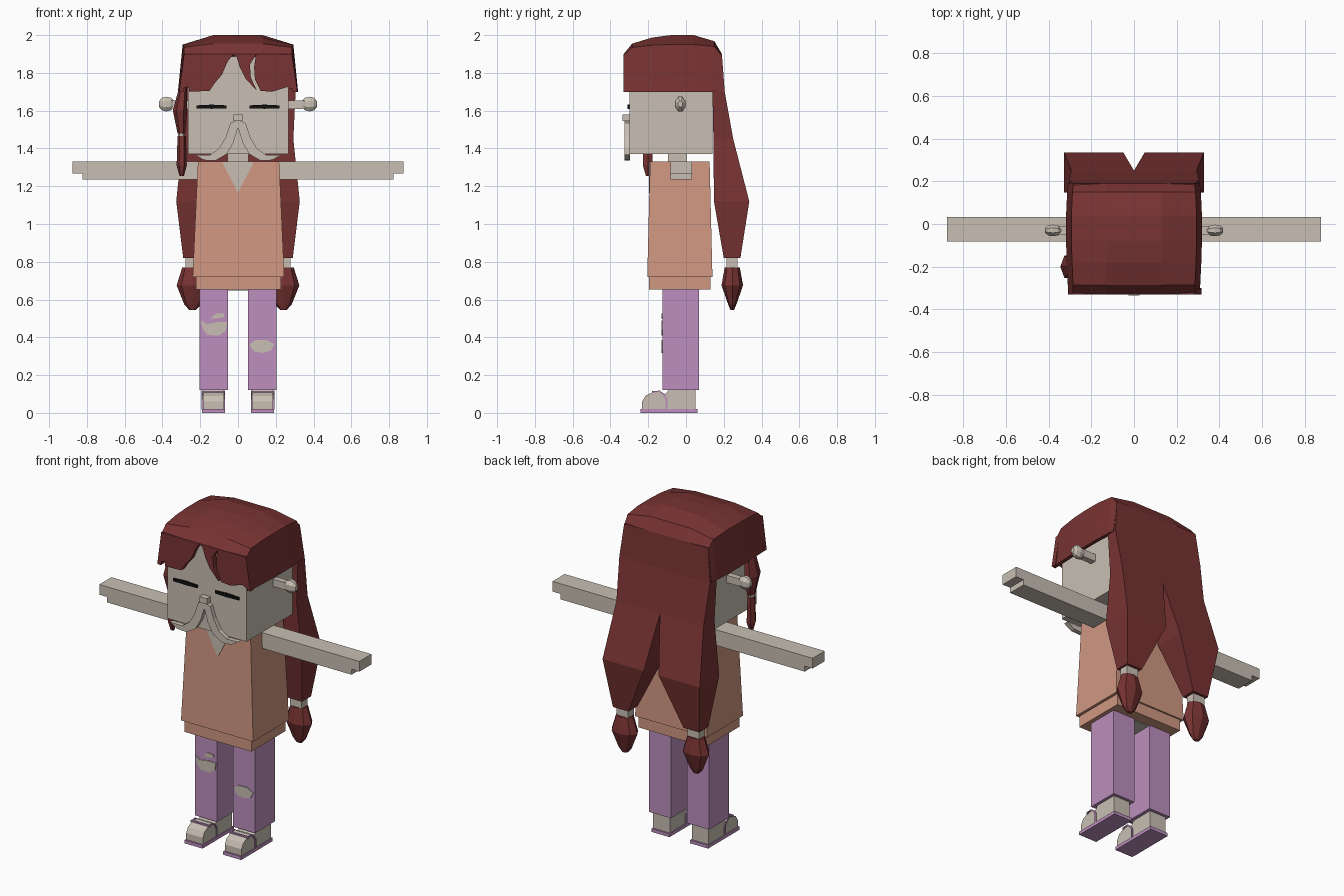
import bpy
import bmesh
from math import cos, sin, pi

cube = bpy.data.objects.get("Cube")
if cube:
    bpy.data.objects.remove(cube, do_unlink=True)


def material(name, r, g, b):
    m = bpy.data.materials.new(name)
    m.use_nodes = True
    m.diffuse_color = (r, g, b, 1)
    m.node_tree.nodes["Principled BSDF"].inputs["Base Color"].default_value = (r, g, b, 1)
    return m


SKIN = material("pale skin", 0.58, 0.52, 0.45)
HAIR = material("dark red hair", 0.19, 0.033, 0.033)
SHIRT = material("salmon cloth", 0.63, 0.31, 0.22)
PANTS = material("lavender cloth", 0.51, 0.275, 0.51)
BLACK = material("black", 0.005, 0.005, 0.005)


def build(name, verts, faces, mat):
    mesh = bpy.data.meshes.new(name)
    mesh.from_pydata(verts, [], faces)
    bm = bmesh.new()
    bm.from_mesh(mesh)
    bmesh.ops.recalc_face_normals(bm, faces=bm.faces)
    bm.to_mesh(mesh)
    bm.free()
    mesh.materials.append(mat)
    obj = bpy.data.objects.new(name, mesh)
    bpy.context.collection.objects.link(obj)
    return obj


def loft(name, rings, mat):
    """Skin a stack of equal rings and cap both ends."""
    n = len(rings[0])
    faces = [(k * n + i, k * n + (i + 1) % n, (k + 1) * n + (i + 1) % n, (k + 1) * n + i)
             for k in range(len(rings) - 1) for i in range(n)]
    faces += [tuple(range(n)), tuple(range((len(rings) - 1) * n, len(rings) * n))]
    return build(name, [p for ring in rings for p in ring], faces, mat)


def rect(z, x0, x1, y0, y1):
    return [(x0, y0, z), (x1, y0, z), (x1, y1, z), (x0, y1, z)]


def box(name, x0, x1, y0, y1, z0, z1, mat):
    return loft(name, [rect(z0, x0, x1, y0, y1), rect(z1, x0, x1, y0, y1)], mat)


def oval(z, cx, cy, rx, ry, n=8):
    return [(cx + rx * cos(2 * pi * i / n), cy + ry * sin(2 * pi * i / n), z) for i in range(n)]


def plate(name, outline, y0, y1, mat):
    """Extrude an x-z outline along y."""
    return loft(name, [[(x, y, z) for x, z in outline] for y in (y0, y1)], mat)


def side_prism(name, outline, x0, x1, mat):
    """Extrude a y-z outline along x."""
    return loft(name, [[(x, y, z) for y, z in outline] for x in (x0, x1)], mat)


# Head, neck and face
box("head", -.265, .268, -.3, .14, 1.37, 1.9, SKIN)
box("neck", -.055, .055, -.095, .005, 1.3, 1.4, SKIN)
box("nose", -.025, .025, -.335, -.29, 1.545, 1.58, SKIN)
for s, side in ((-1, "right"), (1, "left")):
    eye = [(.06, 1.612), (.06, 1.628), (.14, 1.632), (.22, 1.628), (.22, 1.612), (.14, 1.61)]
    plate(side + "_eye", [(s * x, z) for x, z in eye], -.309, -.299, BLACK)
    whisker = [(0, 1.55), (.04, 1.535), (.065, 1.46), (.1, 1.4), (.15, 1.365), (.23, 1.367),
               (.18, 1.338), (.12, 1.335), (.06, 1.37), (.025, 1.43), (0, 1.51)]
    plate(side + "_moustache", [(s * x, z) for x, z in whisker], -.325, -.297, SKIN)
    # Knobbed ears
    box(side + "_ear_stalk", s * .26, s * .36, -.048, -.012, 1.61, 1.655, SKIN)
    rings = []
    for x, r in ((.338, .018), (.355, .036), (.38, .042), (.402, .036), (.417, .018)):
        rings.append([(s * x, -.03 + .7 * r * cos(pi * (i + .5) / 4),
                       1.635 + r * sin(pi * (i + .5) / 4)) for i in range(8)])
    loft(side + "_ear_knob", rings, SKIN)

# Shirt with hem and open collar
loft("shirt", [rect(.72, -.24, .245, -.205, .14), rect(1.33, -.212, .218, -.19, .125)], SHIRT)
box("shirt_hem", -.222, .228, -.197, .13, .652, .73, SHIRT)
plate("collar_opening", [(-.085, 1.331), (.085, 1.331), (0, 1.165)], -.196, -.187, SKIN)
box("hip_underside", -.19, .19, -.11, .06, .648, .66, SKIN)

# Arms, legs and feet
for s, side in ((-1, "right"), (1, "left")):
    arm = [(.2, 1.235), (.822, 1.235), (.822, 1.268), (.875, 1.268), (.875, 1.33), (.2, 1.33)]
    plate(side + "_arm", [(s * x, z) for x, z in arm], -.083, .033, SKIN)
    box(side + "_trouser_leg", s * .054, s * .203, -.125, .068, .122, .66, PANTS)
    c = s * .13
    foot = [(-.232, .018), (-.232, .06), (-.215, .09), (-.18, .108), (-.14, .112),
            (-.11, .1), (-.09, .122), (.05, .122), (.05, .018)]
    side_prism(side + "_foot", foot, c - .056, c + .056, SKIN)
    box(side + "_sandal_sole", c - .061, c + .061, -.242, .06, 0, .02, PANTS)
    strap = [(-.098, .018), (-.098, .075), (-.115, .1), (-.14, .118), (-.18, .114),
             (-.175, .108), (-.142, .11), (-.122, .094), (-.108, .072), (-.108, .018)]
    for t in (-1, 1):
        side_prism(side + "_sandal_strap", strap, c + t * .054, c + t * .062, PANTS)
    box(side + "_strap_bridge", c - .062, c + .062, -.18, -.168, .104, .116, PANTS)

# Torn knees
TEARS = {
    "right_knee_tear": [(-.198, .49), (-.165, .47), (-.11, .48), (-.058, .48), (-.065, .435),
                        (-.1, .41), (-.16, .412), (-.185, .44)],
    "right_small_tear": [(-.145, .5), (-.115, .527), (-.075, .525), (-.075, .507), (-.11, .5)],
    "left_knee_tear": [(.06, .36), (.09, .385), (.15, .387), (.193, .365), (.175, .33),
                       (.13, .317), (.085, .325)],
}
for name, outline in TEARS.items():
    plate(name, outline, -.13, -.122, SKIN)

# Hair cap: rows from front to back (y, crown height, shoulder height, half width)
verts = []
for y, crown, shoulder, w in ((-.33, 1.9, 1.89, .285), (-.285, 1.955, 1.935, .285),
                              (-.18, 1.987, 1.947, .29), (-.08, 2, 1.95, .293),
                              (.04, 2, 1.95, .293), (.15, 1.968, 1.94, .288), (.19, 1.9, 1.89, .283)):
    half = [(w + .025, y, 1.7), (w, y, shoulder), (.13, y, crown)]
    verts += [(-a, b, d) for a, b, d in half] + half[::-1]
cap = build("hair_cap", verts, [(k * 6 + i, k * 6 + i + 1, k * 6 + i + 7, k * 6 + i + 6)
                                for k in range(6) for i in range(5)], HAIR)
thick = cap.modifiers.new("thickness", "SOLIDIFY")
thick.thickness = .02

# Fringe with a parting and a curled lock
fringe = [(-.285, 1.9), (-.31, 1.71), (-.262, 1.73), (-.258, 1.7), (-.15, 1.705), (-.12, 1.75),
          (-.085, 1.79), (-.055, 1.86), (-.028, 1.895), (-.008, 1.885), (.01, 1.83),
          (.04, 1.77), (.1, 1.705), (.068, 1.775), (.063, 1.845), (.095, 1.895),
          (.085, 1.83), (.09, 1.765), (.12, 1.705), (.18, 1.7), (.26, 1.725),
          (.315, 1.7), (.285, 1.9)]
plate("fringe", fringe, -.331, -.299, HAIR)

# Long back hair, split into two tied tails
for s, side in ((-1, "right"), (1, "left")):
    loft(side + "_back_hair", [rect(z, s * a, s * b, c, d) for z, a, b, c, d in (
        (1.9, 0, .283, .13, .19), (1.7, 0, .305, .14, .205), (1.45, 0, .293, .145, .25),
        (1.12, .05, .327, .148, .335), (.82, .185, .29, .2, .288))], HAIR)
    box(side + "_hair_tie", s * .2, s * .278, .215, .272, .765, .825, SKIN)
    loft(side + "_hair_tuft", [oval(z, s * .24, .245, a, b) for z, a, b in (
        (.77, .055, .04), (.675, .085, .057), (.575, .045, .022), (.545, .018, .01))], HAIR)

# Small braid beside the face
loft("side_braid_upper", [oval(z, x, -.2, a, b, 6) for z, x, a, b in (
    (1.73, -.29, .02, .04), (1.6, -.307, .038, .06), (1.48, -.3, .02, .03))], HAIR)
loft("side_braid_tie", [oval(z, -.3, -.2, .018, .02, 6) for z in (1.465, 1.485)], SKIN)
loft("side_braid_tail", [oval(z, -.298, -.202, a, b, 6) for z, a, b in (
    (1.465, .022, .025), (1.31, .027, .03), (1.255, .012, .012))], HAIR)
